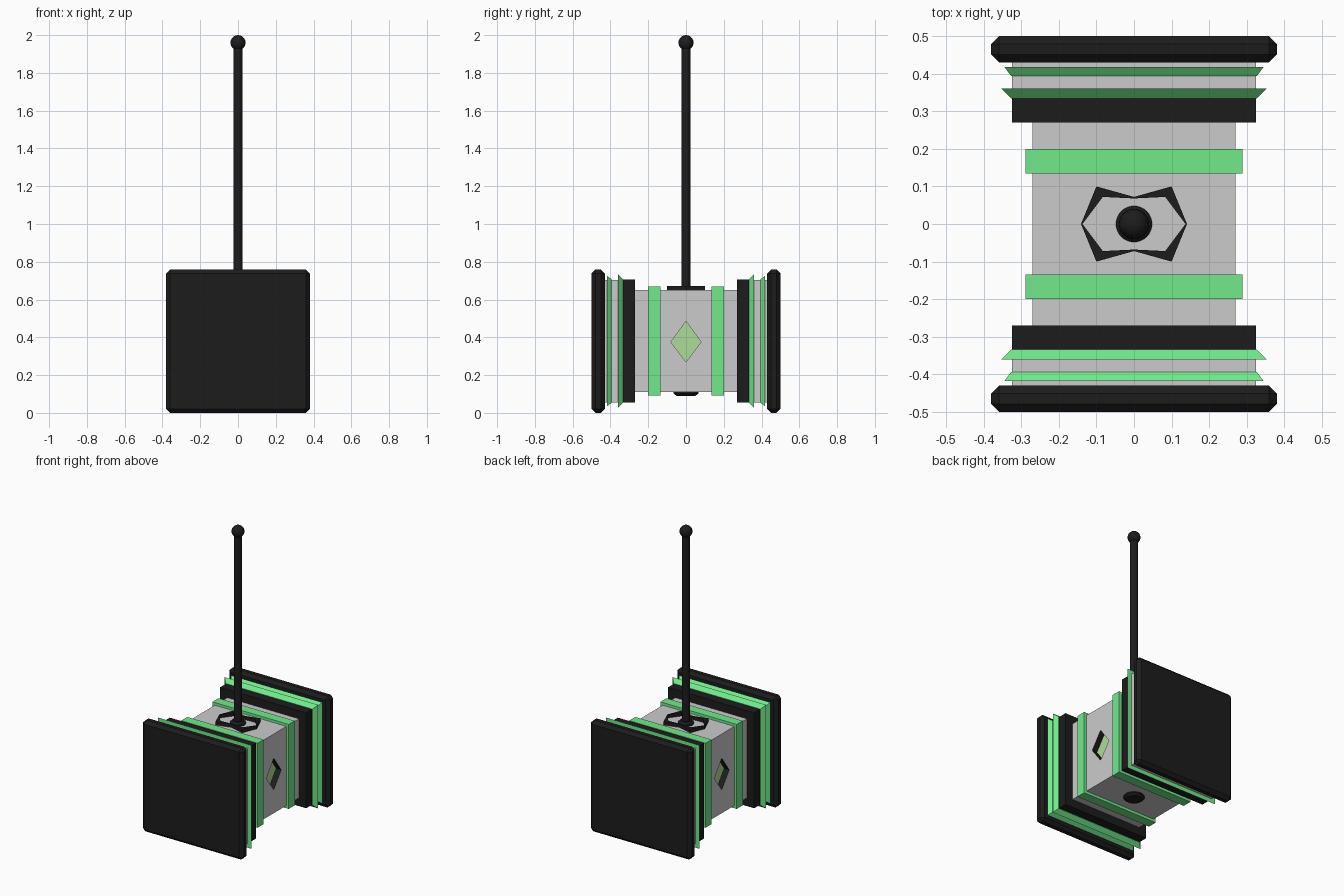
import bpy, bmesh, math
from mathutils import Vector

if "Cube" in bpy.data.objects:
    bpy.data.objects.remove(bpy.data.objects["Cube"])

CZ = 0.38  # height of the head's axis


def material(name, rgb):
    m = bpy.data.materials.new(name)
    m.diffuse_color = (*rgb, 1)
    m.use_nodes = True
    m.node_tree.nodes["Principled BSDF"].inputs["Base Color"].default_value = m.diffuse_color
    return m


BLACK = material("black", (0.012, 0.012, 0.012))
GREEN = material("green", (0.17, 0.82, 0.26))
PALE = material("pale_green", (0.42, 0.72, 0.32))


def finish(bm, name, mat=None):
    bmesh.ops.recalc_face_normals(bm, faces=bm.faces)
    me = bpy.data.meshes.new(name)
    bm.to_mesh(me)
    bm.free()
    ob = bpy.data.objects.new(name, me)
    bpy.context.collection.objects.link(ob)
    if mat:
        me.materials.append(mat)
    return ob


def square_block(name, y0, h0, y1, h1, mat=None, chamfer=0):
    """Square frustum along y with half sizes h0 and h1."""
    bm = bmesh.new()
    bmesh.ops.create_cube(bm, size=2)
    for v in bm.verts:
        y, h = (y0, h0) if v.co.y < 0 else (y1, h1)
        v.co = (v.co.x * h, y, CZ + v.co.z * h)
    if chamfer:
        bmesh.ops.bevel(bm, geom=bm.edges[:], offset=chamfer, segments=1, affect='EDGES')
    return finish(bm, name, mat)


def lathe(name, profile, mat, sides=32):
    """Spin an (r, z) profile round the z axis."""
    bm = bmesh.new()
    vs = [bm.verts.new((r, 0, z)) for r, z in profile]
    es = [bm.edges.new(p) for p in zip(vs, vs[1:])]
    bmesh.ops.spin(bm, geom=vs + es, cent=(0, 0, 0), axis=(0, 0, 1),
                   angle=math.tau, steps=sides)
    bmesh.ops.remove_doubles(bm, verts=bm.verts, dist=1e-5)
    ob = finish(bm, name, mat)
    bpy.context.view_layer.objects.active = ob
    ob.select_set(True)
    bpy.ops.object.shade_smooth_by_angle(angle=math.radians(35))
    ob.select_set(False)
    return ob


def prism(name, points, push, mat):
    bm = bmesh.new()
    f = bm.faces.new([bm.verts.new(p) for p in points])
    new = bmesh.ops.extrude_face_region(bm, geom=[f], use_keep_orig=True)["geom"]
    bmesh.ops.translate(bm, vec=push, verts=[e for e in new if isinstance(e, bmesh.types.BMVert)])
    return finish(bm, name, mat)


# head core
core = square_block("head_core", -0.27, 0.27, 0.27, 0.27)
core.data.materials.append(None)
core.data.materials.append(BLACK)

# recessed diamonds on both sides, with black walls and a pale floor
for s, side in ((1, "right"), (-1, "left")):
    def diamond(x):
        return [(s * x, 0.08, CZ - 0.005), (s * x, 0, CZ + 0.105),
                (s * x, -0.08, CZ - 0.005), (s * x, 0, CZ - 0.11)]
    cutter = prism(side + "_diamond_cutter", diamond(0.23), Vector((s * 0.1, 0, 0)), BLACK)
    cutter.hide_render = True
    cutter.hide_viewport = True
    cut = core.modifiers.new(side + "_recess", 'BOOLEAN')
    cut.operation, cut.solver, cut.object = 'DIFFERENCE', 'EXACT', cutter
    cut.material_mode = 'TRANSFER'
    bm = bmesh.new()
    bm.faces.new([bm.verts.new(p) for p in diamond(0.232)][::s])
    me_ob = bpy.data.meshes.new(side + "_diamond")
    bm.to_mesh(me_ob)
    bm.free()
    me_ob.materials.append(PALE)
    bpy.context.collection.objects.link(bpy.data.objects.new(side + "_diamond", me_ob))

# bands, collars, flares and striking plates at both ends
for s, end in ((1, "back"), (-1, "front")):
    def part(name, y0, h0, y1, h1, mat=None, chamfer=0):
        ends = [(s * y0, h0), (s * y1, h1)][::s]
        square_block(f"{end}_{name}", *ends[0], *ends[1], mat, chamfer)
    part("band", 0.135, 0.288, 0.20, 0.288, GREEN)
    part("collar", 0.27, 0.325, 0.335, 0.325, BLACK)
    part("neck", 0.335, 0.324, 0.44, 0.324)
    part("inner_flare", 0.334, 0.327, 0.36, 0.353, GREEN)
    part("outer_flare", 0.394, 0.327, 0.418, 0.345, GREEN)
    part("striking_plate", 0.43, 0.38, 0.50, 0.38, BLACK, 0.021)

# faceted frame on top of the head
quarter_out = [(0.141, 0), (0.10, 0.10), (0, 0.072)]
quarter_in = [(0.137, 0), (0.083, 0.072), (0, 0.068)]


def ring(q):
    half = q + [(-x, y) for x, y in q[1::-1]]
    return half + [(x, -y) for x, y in half[-2:0:-1]]


bm = bmesh.new()
loops = [[bm.verts.new((x, y, z)) for x, y in ring(q)]
         for q, z in ((quarter_out, 0.645), (quarter_out, 0.673),
                      (quarter_in, 0.673), (quarter_in, 0.645))]
for k in range(4):
    a, b = loops[k], loops[(k + 1) % 4]
    for i in range(8):
        j = (i + 1) % 8
        bm.faces.new((a[i], a[j], b[j], b[i]))
finish(bm, "top_frame", BLACK)

# handle with its base socket, round knob and bottom cap
lathe("handle", [(0, 0.64), (0.025, 0.64), (0.025, 1.95), (0, 1.95)], BLACK)
lathe("handle_socket", [(0, 0.64), (0.048, 0.64), (0.048, 0.66), (0.035, 0.673), (0, 0.673)], BLACK)
lathe("bottom_cap", [(0, 0.12), (0.065, 0.12), (0.065, 0.103), (0.05, 0.09), (0, 0.09)], BLACK)
knob = [(0.04 * math.sin(math.pi * i / 14), 1.96 - 0.04 * math.cos(math.pi * i / 14)) for i in range(15)]
lathe("knob", knob, BLACK)
